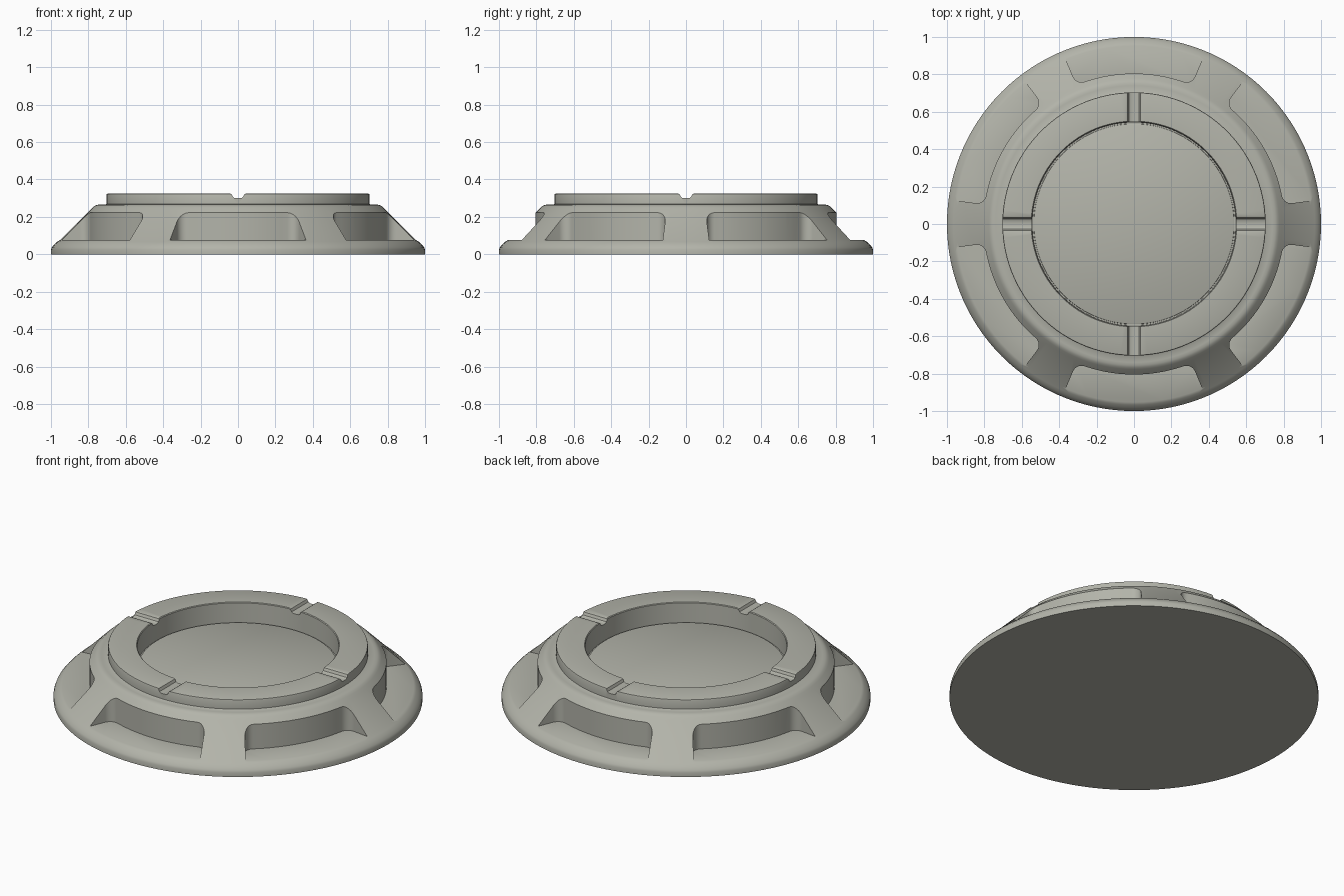
import bpy, bmesh
from math import sin, cos, asin, radians, pi, tau

if "Cube" in bpy.data.objects:
    bpy.data.objects.remove(bpy.data.objects["Cube"])

SEG = 120


def make_object(name, bm):
    bmesh.ops.recalc_face_normals(bm, faces=bm.faces)
    mesh = bpy.data.meshes.new(name)
    bm.to_mesh(mesh)
    bm.free()
    obj = bpy.data.objects.new(name, mesh)
    bpy.context.collection.objects.link(obj)
    return obj


def lathe(name, profile):
    bm = bmesh.new()
    rings = []
    for r, z in profile:
        if r == 0:
            rings.append([bm.verts.new((0, 0, z))] * SEG)
        else:
            rings.append([bm.verts.new((r * cos(tau * i / SEG), r * sin(tau * i / SEG), z))
                          for i in range(SEG)])
    for a, b in zip(rings, rings[1:]):
        for i in range(SEG):
            j = (i + 1) % SEG
            quad = list(dict.fromkeys((a[i], a[j], b[j], b[i])))
            bm.faces.new(quad)
    return make_object(name, bm)


def prism(bm, bottom, top):
    lo = [bm.verts.new(p) for p in bottom]
    hi = [bm.verts.new(p) for p in top]
    bm.faces.new(lo)
    bm.faces.new(hi)
    n = len(lo)
    for i in range(n):
        bm.faces.new((lo[i], lo[(i + 1) % n], hi[(i + 1) % n], hi[i]))


def cut(obj, cutter):
    mod = obj.modifiers.new("cut", "BOOLEAN")
    mod.object, mod.operation, mod.solver = cutter, "DIFFERENCE", "EXACT"
    bpy.context.view_layer.objects.active = obj
    bpy.ops.object.modifier_apply(modifier=mod.name)
    bpy.data.objects.remove(cutter)


# Body: flat underside, sloped skirt, raised ring and recessed floor
body = lathe("round_base", [
    (0, 0), (1, 0), (1, 0.025), (0.995, 0.038), (0.982, 0.053), (0.967, 0.067), (0.95, 0.077),
    (0.79, 0.238), (0.777, 0.25), (0.767, 0.259), (0.755, 0.264), (0.74, 0.266),
    (0.707, 0.266), (0.704, 0.268), (0.704, 0.318), (0.702, 0.323), (0.697, 0.325),
    (0.55, 0.325), (0.546, 0.321), (0.543, 0.203), (0.536, 0.203), (0.535, 0.208),
    (0.531, 0.21), (0, 0.21)])

# Six pockets around the skirt, with rounded inner corners
HALF, R_IN, R_OUT, FIL = radians(22.5), 0.805, 1.15, 0.05
mid = R_IN + FIL
a = HALF - asin(FIL / mid)
half = [(R_IN * cos(a * k / 8), R_IN * sin(a * k / 8)) for k in range(1, 8)]
for k in range(8):
    t = a + pi + (HALF + pi / 2 - a - pi) * k / 7
    half.append((mid * cos(a) + FIL * cos(t), mid * sin(a) + FIL * sin(t)))
half.append((R_OUT * cos(HALF), R_OUT * sin(HALF)))
outline = [(x, -y) for x, y in reversed(half)] + [(R_IN, 0)] + half
bm = bmesh.new()
for k in range(6):
    c, s = cos(radians(30 + 60 * k)), sin(radians(30 + 60 * k))
    flat = [(x * c - y * s, x * s + y * c) for x, y in outline]
    prism(bm, [(*p, 0.0755) for p in flat], [(*p, 0.5) for p in flat])
cut(body, make_object("pocket_cutter", bm))

# Four shallow notches across the ring
section = [(-0.055, 0.34), (-0.043, 0.3255), (-0.034, 0.321), (-0.027, 0.306), (-0.016, 0.3),
           (0.016, 0.3), (0.027, 0.306), (0.034, 0.321), (0.043, 0.3255), (0.055, 0.34)]
bm = bmesh.new()
for k in range(4):
    c, s = cos(k * pi / 2), sin(k * pi / 2)
    ends = [[(r * c - y * s, r * s + y * c, z) for y, z in section] for r in (0.5, 0.76)]
    prism(bm, *ends)
cut(body, make_object("notch_cutter", bm))

# Warm dark grey finish
mat = bpy.data.materials.new("warm_grey")
mat.diffuse_color = (0.45, 0.455, 0.40, 1)
mat.use_nodes = True
mat.node_tree.nodes["Principled BSDF"].inputs["Base Color"].default_value = mat.diffuse_color
body.data.materials.clear()
body.data.materials.append(mat)

# Smooth shading with crisp edges
body.select_set(True)
bpy.context.view_layer.objects.active = body
bpy.ops.object.shade_smooth_by_angle(angle=radians(36))
